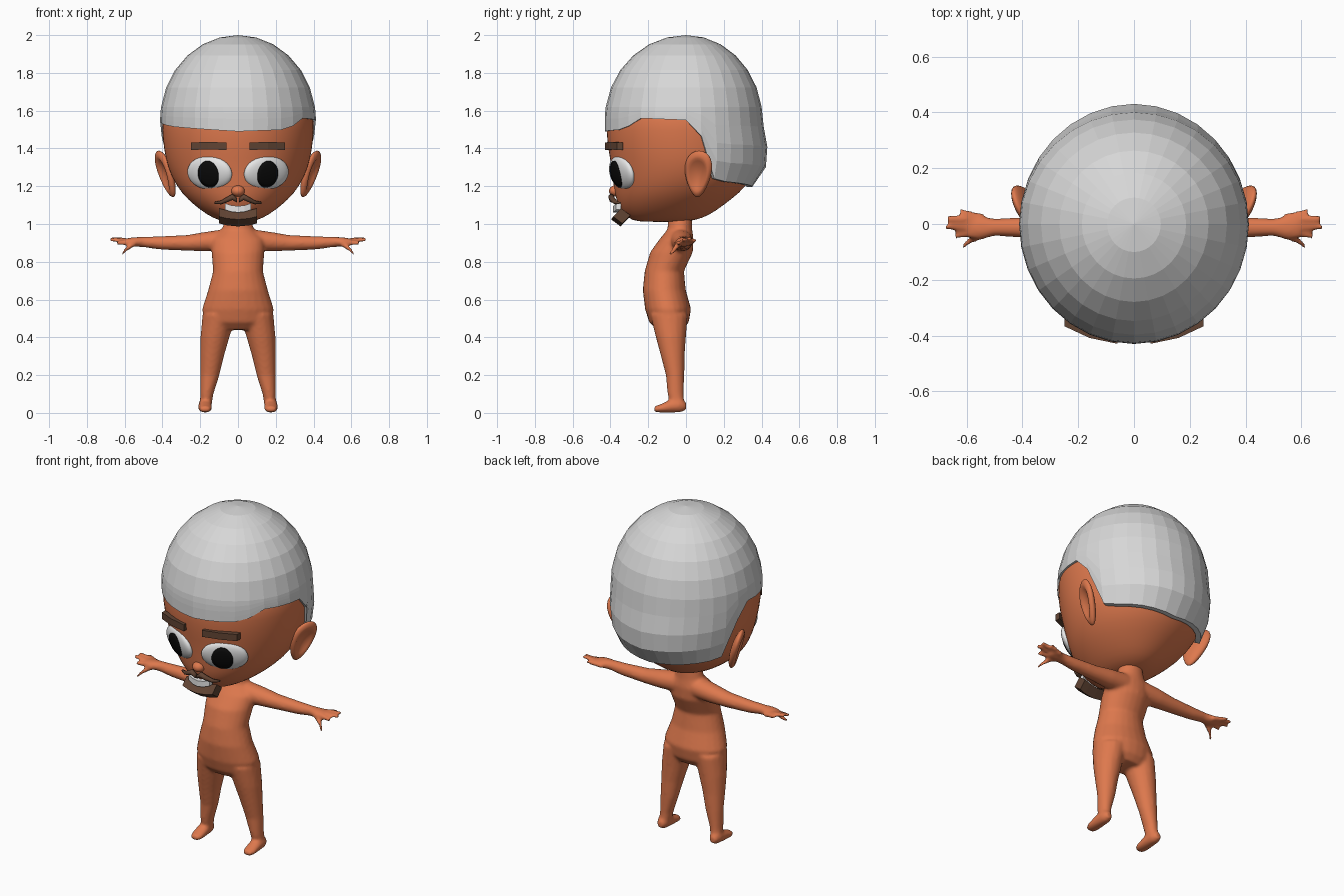
import bpy, bmesh, math
from mathutils import Vector, Matrix

cube = bpy.data.objects.get("Cube")
if cube:
    bpy.data.objects.remove(cube, do_unlink=True)


def material(name, r, g, b):
    m = bpy.data.materials.new(name)
    m.use_nodes = True
    m.diffuse_color = (r, g, b, 1)
    m.node_tree.nodes["Principled BSDF"].inputs["Base Color"].default_value = (r, g, b, 1)
    return m


skin = material("warm skin", 0.73, 0.19, 0.075)
hair_grey = material("light grey hair", 0.68, 0.68, 0.68)
brown = material("dark brown", 0.12, 0.058, 0.034)
white = material("white", 0.8, 0.8, 0.8)
black = material("black", 0.003, 0.003, 0.003)

X, Y, Z = Vector((1, 0, 0)), Vector((0, 1, 0)), Vector((0, 0, 1))
AXES = {"x": (Y, Z), "y": (X, Z), "z": (X, Y)}


def make(name, bm, mat, smooth=True):
    bmesh.ops.recalc_face_normals(bm, faces=bm.faces)
    mesh = bpy.data.meshes.new(name)
    bm.to_mesh(mesh)
    bm.free()
    mesh.materials.append(mat)
    for p in mesh.polygons:
        p.use_smooth = smooth
    ob = bpy.data.objects.new(name, mesh)
    bpy.context.scene.collection.objects.link(ob)
    return ob


def bridge(bm, a, b):
    n = len(a)
    for i in range(n):
        bm.faces.new((a[i], a[(i + 1) % n], b[(i + 1) % n], b[i]))


def loft(bm, axis, rings, n=16, phase=0.0, side=1):
    """Closed tube through rings of (x, y, z, radius, radius) across an axis."""
    u, v = AXES[axis]
    rows = []
    for x, y, z, ru, rv in rings:
        c = Vector((x * side, y, z))
        angles = [2 * math.pi * i / n + phase for i in range(n)]
        rows.append([bm.verts.new(c + u * ru * math.cos(a) + v * rv * math.sin(a)) for a in angles])
    for a, b in zip(rows, rows[1:]):
        bridge(bm, a, b)
    bm.faces.new(rows[0])
    bm.faces.new(rows[-1])


def lerp(table, t):
    for (a, va), (b, vb) in zip(table, table[1:]):
        if t <= b:
            return va + (vb - va) * max(0, t - a) / (b - a)
    return table[-1][1]


# Body: overlapping torso, limbs and fingers fused into one smooth skin
bm = bmesh.new()
loft(bm, "z", [(0, y, z, rx, ry) for z, y, rx, ry in (
    (.44, -.085, .14, .07), (.48, -.09, .18, .105), (.55, -.095, .19, .122),
    (.65, -.115, .158, .114), (.75, -.115, .132, .104), (.85, -.077, .14, .113),
    (.92, -.05, .14, .09), (.97, -.033, .085, .066), (1.06, -.03, .06, .06))], 24)
for s in (1, -1):
    loft(bm, "z", [(x, y, z, rx, ry) for z, x, y, rx, ry in (
        (.52, .1, -.09, .088, .1), (.4, .122, -.08, .077, .08), (.3, .137, -.07, .063, .063),
        (.2, .149, -.058, .051, .049), (.1, .165, -.055, .035, .043),
        (.03, .172, -.045, .031, .036))], side=s)
    loft(bm, "y", [(.174, y, z, rx, rz) for y, z, rx, rz in (
        (.0, .035, .02, .02), (-.03, .042, .034, .04), (-.09, .034, .037, .033),
        (-.14, .023, .037, .021), (-.17, .019, .024, .015))], side=s)
    loft(bm, "x", [(x, y, z, ry, rz) for x, y, z, ry, rz in (
        (.06, -.03, .915, .065, .06), (.17, -.02, .907, .056, .052), (.27, -.015, .9, .045, .042),
        (.42, -.012, .9, .036, .035), (.5, -.012, .905, .031, .028),
        (.55, -.013, .905, .044, .025), (.59, -.013, .905, .04, .02))], side=s)
    for x, y, z in ((.625, .048, .915), (.672, .022, .925), (.677, -.012, .918),
                    (.645, -.045, .9), (.617, -.085, .838)):
        loft(bm, "x", [(.54, y * .45, .9, .016, .015), (.59, y * .7, .45 + z / 2, .015, .014),
                       (x, y, z, .01, .011)], 8, side=s)
body = make("body", bm, skin)
remesh = body.modifiers.new("fuse", "REMESH")
remesh.mode = "VOXEL"
remesh.voxel_size = .009
remesh.use_smooth_shade = True
relax = body.modifiers.new("relax", "SMOOTH")
relax.factor = .5
relax.iterations = 7

# Head: wide forehead tapering to a small chin
bm = bmesh.new()
loft(bm, "z", [(0, (f + b) / 2, z, w, (b - f) / 2) for z, w, f, b in (
    (1.01, .07, -.26, .0), (1.03, .13, -.305, .09), (1.07, .195, -.345, .16),
    (1.13, .268, -.372, .24), (1.2, .328, -.385, .325), (1.3, .375, -.395, .38),
    (1.4, .395, -.415, .39), (1.5, .404, -.424, .39), (1.58, .403, -.42, .38),
    (1.7, .34, -.36, .32), (1.8, .2, -.2, .2))], 32)
head = make("head", bm, skin)
head.modifiers.new("soften", "SUBSURF").levels = 1

bm = bmesh.new()
bmesh.ops.create_uvsphere(bm, u_segments=16, v_segments=10, radius=1)
bm.transform(Matrix.Translation((0, -.372, 1.175)) @ Matrix.Diagonal((.036, .036, .03, 1)))
make("nose", bm, skin)

# Hair: faceted cap with a rim that arches over the temples and drops behind the ears
SIDE = [(1.19, .345), (1.27, .385), (1.4, .41), (1.55, .412)]
BACK = [(1.19, .345), (1.27, .42), (1.4, .432), (1.55, .405)]
LEFT_RIM = [(0, 1.49), (40, 1.5), (56, 1.56), (90, 1.55), (101, 1.47), (113, 1.23), (180, 1.195)]
RIGHT_RIM = [(0, 1.49), (56, 1.515), (90, 1.54), (101, 1.46), (113, 1.23), (180, 1.195)]


def hair_point(deg, z, shrink=1.0):
    a = math.radians(deg)
    top = math.sqrt(max(0, 1 - ((z - 1.55) / .45) ** 2)) if z > 1.55 else 1
    depth = .43 if abs(deg) < 90 else lerp(BACK, z)
    k = top * shrink
    return Vector((lerp(SIDE, z) * math.sin(a) * k, -depth * math.cos(a) * k, z))


bm = bmesh.new()
columns = [-180 + 360 * i / 32 for i in range(32)]
rims = [lerp(LEFT_RIM if d > 0 else RIGHT_RIM, abs(d)) for d in columns]
rows = []
for step in range(1, 7):
    z = 1.55 + .45 * math.cos(math.radians(step * 13.5))
    rows.append([bm.verts.new(hair_point(d, z)) for d in columns])
for t in (.25, .5, .75, 1):
    rows.append([bm.verts.new(hair_point(d, z + (r - z) * t)) for d, r in zip(columns, rims)])
rows.append([bm.verts.new(hair_point(d, r, .92)) for d, r in zip(columns, rims)])
for a, b in zip(rows, rows[1:]):
    bridge(bm, a, b)
crown = bm.verts.new((0, 0, 2))
for i in range(32):
    bm.faces.new((crown, rows[0][i], rows[0][(i + 1) % 32]))
make("hair", bm, hair_grey, False)

# Paired features: eyes, pupils, ears, eyebrows and moustache
RX, RY, RZ = .13, .036, .092
for s, label in ((1, "left"), (-1, "right")):
    place = (Matrix.Translation((.15 * s, -.34, 1.27))
             @ Matrix.Rotation(math.radians(26 * s), 4, "Z")
             @ Matrix.Rotation(math.radians(14), 4, "X"))
    bm = bmesh.new()
    bmesh.ops.create_uvsphere(bm, u_segments=32, v_segments=16, radius=1)
    bm.transform(place @ Matrix.Diagonal((RX, RY, RZ, 1)))
    make(label + "_eye", bm, white)

    # Pupil: thin curved disc following the eyeball
    bm = bmesh.new()
    rings = []
    for k in (.02, .4, .7, 1):
        ring = []
        for i in range(28):
            a = 2 * math.pi * i / 28
            u, v = .06 * k * math.cos(a) - .008 * s, .073 * k * math.sin(a)
            bulge = math.sqrt(1 - (u / RX) ** 2 - (v / RZ) ** 2)
            ring.append(bm.verts.new((u, -RY * bulge - .004, v)))
        rings.append(ring)
    bm.faces.new(rings[0])
    for a, b in zip(rings, rings[1:]):
        bridge(bm, a, b)
    bm.transform(place)
    ob = make(label + "_pupil", bm, black)
    ob.modifiers.new("thickness", "SOLIDIFY").thickness = .003

    # Ear: flattened, tapered towards the lobe, hollowed on the outside
    bm = bmesh.new()
    bmesh.ops.create_uvsphere(bm, u_segments=28, v_segments=20, radius=1,
                              matrix=Matrix.Rotation(math.pi / 2, 4, "Y"))
    for v in bm.verts:
        r = math.hypot(v.co.y, v.co.z)
        if v.co.x > 0 and r < .75:
            v.co.x -= 1.1 * (1 - (r / .75) ** 2)
        v.co.y = v.co.y * (.8 + .25 * v.co.z) + .2 * v.co.z
        v.co = Vector((v.co.x * .03, v.co.y * .092, v.co.z * .128))
    bm.transform(Matrix.Diagonal((s, 1, 1, 1)) @ Matrix.Translation((.382, .065, 1.265))
                 @ Matrix.Rotation(math.radians(-22), 4, "Z")
                 @ Matrix.Rotation(math.radians(16), 4, "Y"))
    make(label + "_ear", bm, skin)

    bm = bmesh.new()
    loft(bm, "x", [(.06, -.413, 1.412, .023, .028), (.16, -.392, 1.414, .023, .028),
                   (.25, -.35, 1.412, .023, .028)], 4, math.pi / 4, s)
    make(label + "_eyebrow", bm, brown, False)

    bm = bmesh.new()
    loft(bm, "x", [(.005, -.392, 1.125, .014, .012), (.03, -.396, 1.143, .016, .016),
                   (.06, -.388, 1.128, .015, .014), (.09, -.372, 1.114, .013, .01),
                   (.125, -.352, 1.112, .007, .005)], 8, 0, s)
    make(label + "_moustache", bm, brown)

# Mouth and goatee: bars bent into a slight smile
bm = bmesh.new()
loft(bm, "x", [(x, -.372 + x * x * 3, 1.078 + x * x * 3, .02, .024)
               for x in (-.07, -.035, 0, .035, .07)], 4, math.pi / 4)
make("teeth", bm, white, False)
bm = bmesh.new()
loft(bm, "x", [(x, -.35 + x * x, 1.027 + x * x * 1.6, .046, .04)
               for x in (-.1, -.06, 0, .06, .1)], 4, .08)
make("goatee", bm, brown, False)
